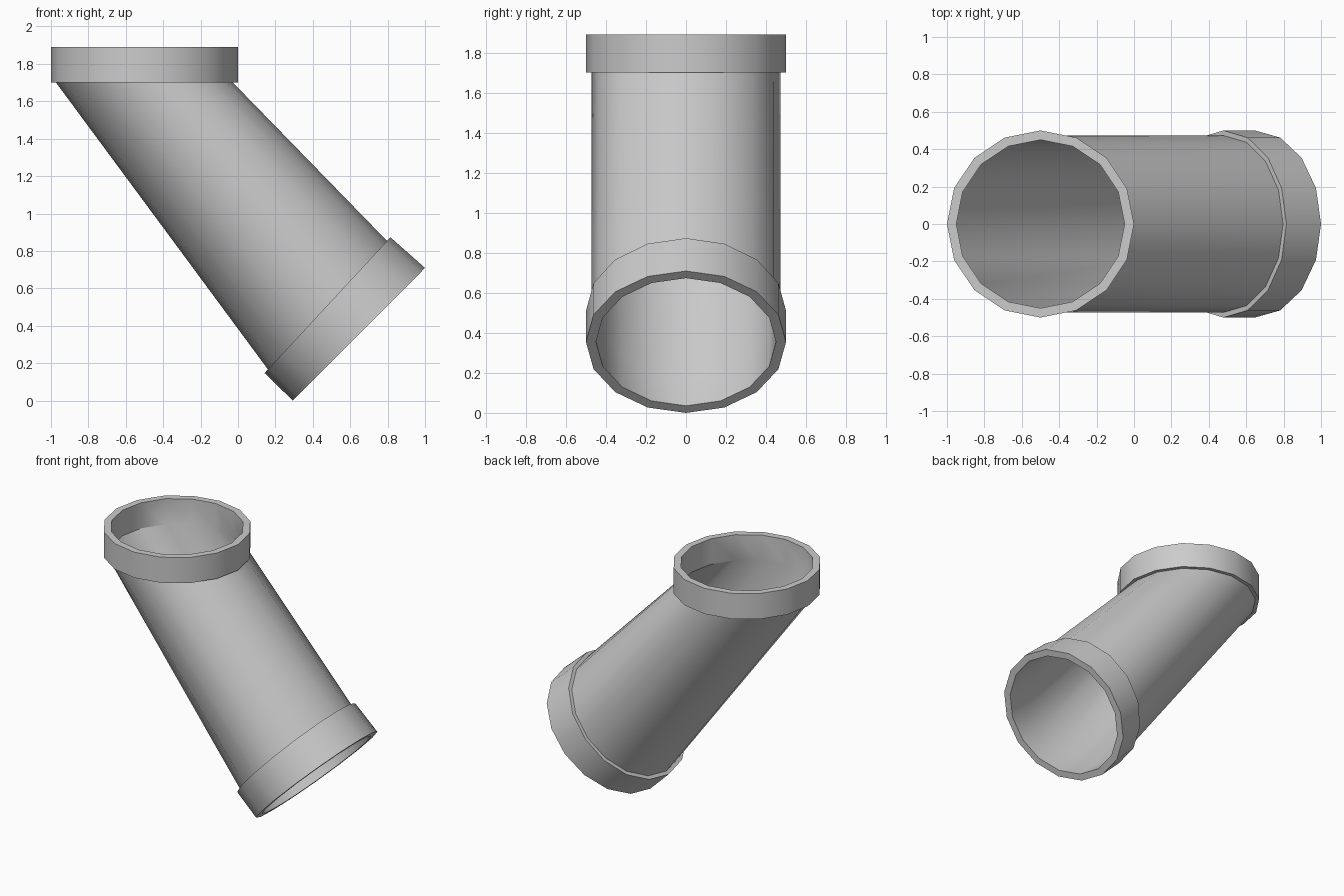
import bpy, bmesh
from math import sin, cos, pi

if "Cube" in bpy.data.objects:
    bpy.data.objects.remove(bpy.data.objects["Cube"])

SIDES = 16
top_l, top_r = (-1.0, 1.7), (0.0, 1.7)          # collar base ends (x, z)
lip_l, lip_r = (-1.0, 1.89), (0.0, 1.89)        # collar rim ends
back_l, back_r = (0.142, 0.147), (0.815, 0.873) # lower collar, inner edge
face_l, face_r = (0.293, 0.0), (1.0, 0.709)     # lower collar, open end

# Cross-section rings in order: left end, right end, radius
rings = [
    (lip_l, lip_r, 0.5), (top_l, top_r, 0.5),      # upper collar outside
    (top_l, top_r, 0.473), (back_l, back_r, 0.473),  # slanted tube outside
    (back_l, back_r, 0.5), (face_l, face_r, 0.5),  # lower collar outside
    (face_l, face_r, 0.45), (back_l, back_r, 0.45),  # bore
    (top_l, top_r, 0.45), (lip_l, lip_r, 0.45),
]


def add_ring(bm, left, right, radius):
    """Ring of points across the pipe, shrunk about its own centre."""
    cx, cz = (left[0] + right[0]) / 2, (left[1] + right[1]) / 2
    k = radius / 0.5
    hx, hz = (right[0] - left[0]) / 2 * k, (right[1] - left[1]) / 2 * k
    verts = []
    for i in range(SIDES):
        a = 2 * pi * i / SIDES
        verts.append(bm.verts.new((cx + hx * cos(a), radius * sin(a), cz + hz * cos(a))))
    return verts


# Angled pipe with a collar on each end, closed into one hollow skin
bm = bmesh.new()
loops = [add_ring(bm, *r) for r in rings]
for a, b in zip(loops, loops[1:] + loops[:1]):
    for i in range(SIDES):
        j = (i + 1) % SIDES
        bm.faces.new((a[i], a[j], b[j], b[i]))
bmesh.ops.recalc_face_normals(bm, faces=bm.faces)
mesh = bpy.data.meshes.new("angled_pipe")
bm.to_mesh(mesh)
bm.free()
pipe = bpy.data.objects.new("angled_pipe", mesh)
bpy.context.collection.objects.link(pipe)
bpy.context.view_layer.objects.active = pipe
pipe.select_set(True)
bpy.ops.object.shade_smooth_by_angle(angle=pi / 6)
